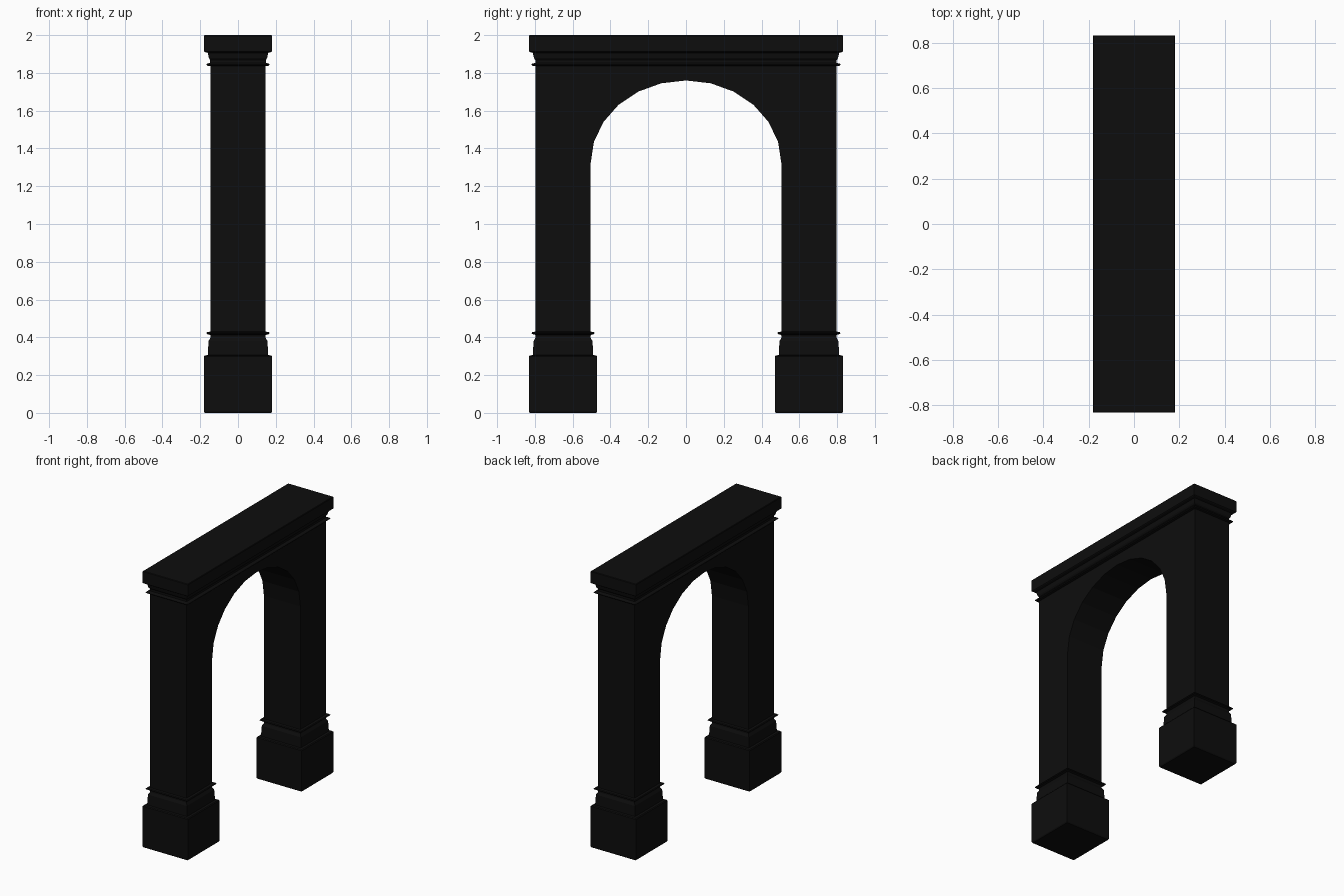
import bpy, bmesh, math

if "Cube" in bpy.data.objects:
    bpy.data.objects.remove(bpy.data.objects["Cube"])

mat = bpy.data.materials.new("black_stone")
mat.diffuse_color = (0.004, 0.004, 0.004, 1)
mat.use_nodes = True
mat.node_tree.nodes["Principled BSDF"].inputs["Base Color"].default_value = mat.diffuse_color


def finish(name, bm):
    bmesh.ops.recalc_face_normals(bm, faces=bm.faces)
    me = bpy.data.meshes.new(name)
    bm.to_mesh(me)
    bm.free()
    me.materials.append(mat)
    ob = bpy.data.objects.new(name, me)
    bpy.context.collection.objects.link(ob)
    return ob


def moulding(name, profile, cy=0.0, extra_y=0.0):
    """Stack rectangular rings following a profile of (half width, height)."""
    bm = bmesh.new()
    rings = []
    for w, z in profile:
        h = w + extra_y
        rings.append([bm.verts.new((sx * w, cy + sy * h, z))
                      for sx, sy in ((-1, -1), (1, -1), (1, 1), (-1, 1))])
    for a, b in zip(rings, rings[1:]):
        for i in range(4):
            j = (i + 1) % 4
            bm.faces.new((a[i], a[j], b[j], b[i]))
    bm.faces.new(rings[0])
    bm.faces.new(rings[-1])
    return finish(name, bm)


# Arch body: two legs joined by a half-ellipse opening
CENTRE, HALF, OUTER, INNER = 0.651, 0.146, 0.797, 0.505
SPRING, RISE, SEGS = 1.32, 0.44, 12
LEG_Z, TOP_Z = 0.42, 1.88
bm = bmesh.new()
outline = [(-OUTER, LEG_Z), (-INNER, LEG_Z)]
for i in range(SEGS + 1):
    a = math.pi * (1 - i / SEGS)
    outline.append((INNER * math.cos(a), SPRING + RISE * math.sin(a)))
outline += [(INNER, LEG_Z), (OUTER, LEG_Z), (OUTER, TOP_Z), (-OUTER, TOP_Z)]
face = bm.faces.new([bm.verts.new((-HALF, y, z)) for y, z in outline])
ext = bmesh.ops.extrude_face_region(bm, geom=[face])
moved = [v for v in ext["geom"] if isinstance(v, bmesh.types.BMVert)]
bmesh.ops.translate(bm, verts=moved, vec=(2 * HALF, 0, 0))
finish("arch_body", bm)

# Pedestals with stepped moulding and a thin collar
base_profile = [(0.176, 0), (0.181, 0.008), (0.181, 0.298), (0.176, 0.304),
                (0.160, 0.306), (0.156, 0.38), (0.146, 0.398), (0.147, 0.413),
                (0.163, 0.417), (0.167, 0.422), (0.163, 0.428), (0.146, 0.430)]
for side, label in ((-1, "left"), (1, "right")):
    moulding("pedestal_" + label, base_profile, side * CENTRE)

# Cornice: collar, cove and flat cap running round the top
top_profile = [(0.146, 1.836), (0.163, 1.838), (0.168, 1.844), (0.163, 1.849),
               (0.147, 1.853), (0.147, 1.868), (0.154, 1.878), (0.160, 1.906),
               (0.176, 1.910), (0.181, 1.914), (0.181, 1.996), (0.178, 2.0)]
moulding("cornice", top_profile, 0, CENTRE)
